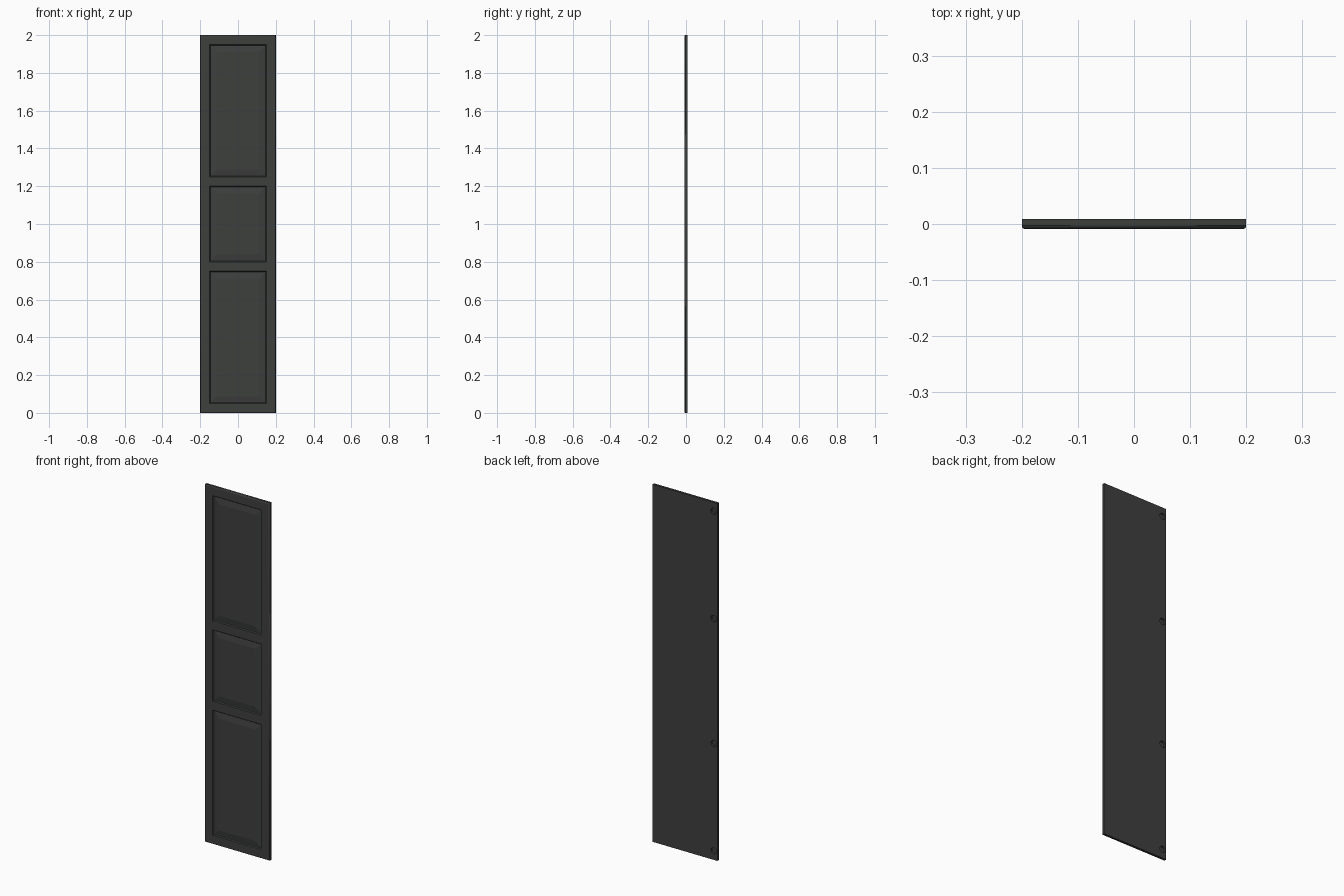
import bpy, bmesh, math
from mathutils import Matrix

if "Cube" in bpy.data.objects:
    bpy.data.objects.remove(bpy.data.objects["Cube"])

W, H, T = 0.4, 2.0, 0.018
FRONT = -T / 2
FRAME = 0.05                                          # width of stiles and rails
PANELS = [(0.05, 0.75), (0.80, 1.20), (1.25, 1.95)]   # z ranges of raised panels
HINGES = [0.05, 0.65, 1.35, 1.95]                     # z of hinge cups

mat = bpy.data.materials.new("dark_grey_paint")
mat.diffuse_color = (0.047, 0.05, 0.048, 1)
mat.use_nodes = True
mat.node_tree.nodes["Principled BSDF"].inputs["Base Color"].default_value = mat.diffuse_color


def make_object(name, bm):
    bm.normal_update()
    mesh = bpy.data.meshes.new(name)
    bm.to_mesh(mesh)
    bm.free()
    mesh.materials.append(mat)
    ob = bpy.data.objects.new(name, mesh)
    bpy.context.collection.objects.link(ob)
    return ob


# Door slab
bm = bmesh.new()
bmesh.ops.create_cube(bm, size=1, matrix=Matrix.Translation((0, 0, H / 2)) @ Matrix.Diagonal((W, T, H, 1)))

# Rounded front perimeter
edges = [e for e in bm.edges if all(v.co.y < 0 for v in e.verts)]
res = bmesh.ops.bevel(bm, geom=edges, offset=0.006, segments=4, profile=0.5, affect='EDGES')
bm.normal_update()
for f in bm.faces:
    f.smooth = max(abs(c) for c in f.normal) < 0.999


def front_faces():
    bm.normal_update()
    return [f for f in bm.faces if f.normal.y < -0.999 and abs(f.calc_center_median().y - FRONT) < 1e-5]


# Divide the front into stiles, rails and panels
cuts = [((x, 0, 0), (1, 0, 0)) for x in (-W / 2 + FRAME, W / 2 - FRAME)]
cuts += [((0, 0, z), (0, 0, 1)) for span in PANELS for z in span]
for co, no in cuts:
    faces = front_faces()
    geom = list({g for f in faces for g in (*f.verts, *f.edges)}) + faces
    bmesh.ops.bisect_plane(bm, geom=geom, plane_co=co, plane_no=no)

# Raised panels: steep groove, narrow floor, then a gentle rise to the field
panels = [f for f in front_faces()
          if abs(f.calc_center_median().x) < 0.01
          and any(a < f.calc_center_median().z < b for a, b in PANELS)]
for width, depth in [(0.004, -0.006), (0.004, 0.0), (0.03, 0.005)]:
    bmesh.ops.inset_individual(bm, faces=panels, thickness=width, depth=depth, use_even_offset=True)
door = make_object("cabinet_door", bm)

# Hinge cup recesses in the back
bm = bmesh.new()
for z in HINGES:
    place = Matrix.Translation((-W / 2 + 0.0225, T / 2, z)) @ Matrix.Rotation(math.pi / 2, 4, 'X')
    bmesh.ops.create_cone(bm, cap_ends=True, segments=32, radius1=0.0175, radius2=0.0175,
                          depth=0.024, matrix=place)
for f in bm.faces:
    f.smooth = len(f.verts) == 4
cutter = make_object("hinge_cup_cutter", bm)
cutter.hide_render = True
cutter.hide_set(True)

mod = door.modifiers.new("hinge_cups", 'BOOLEAN')
mod.operation = 'DIFFERENCE'
mod.solver = 'EXACT'
mod.object = cutter
bpy.context.view_layer.objects.active = door
door.select_set(True)
bpy.ops.object.modifier_apply(modifier=mod.name)
bpy.data.objects.remove(cutter)
